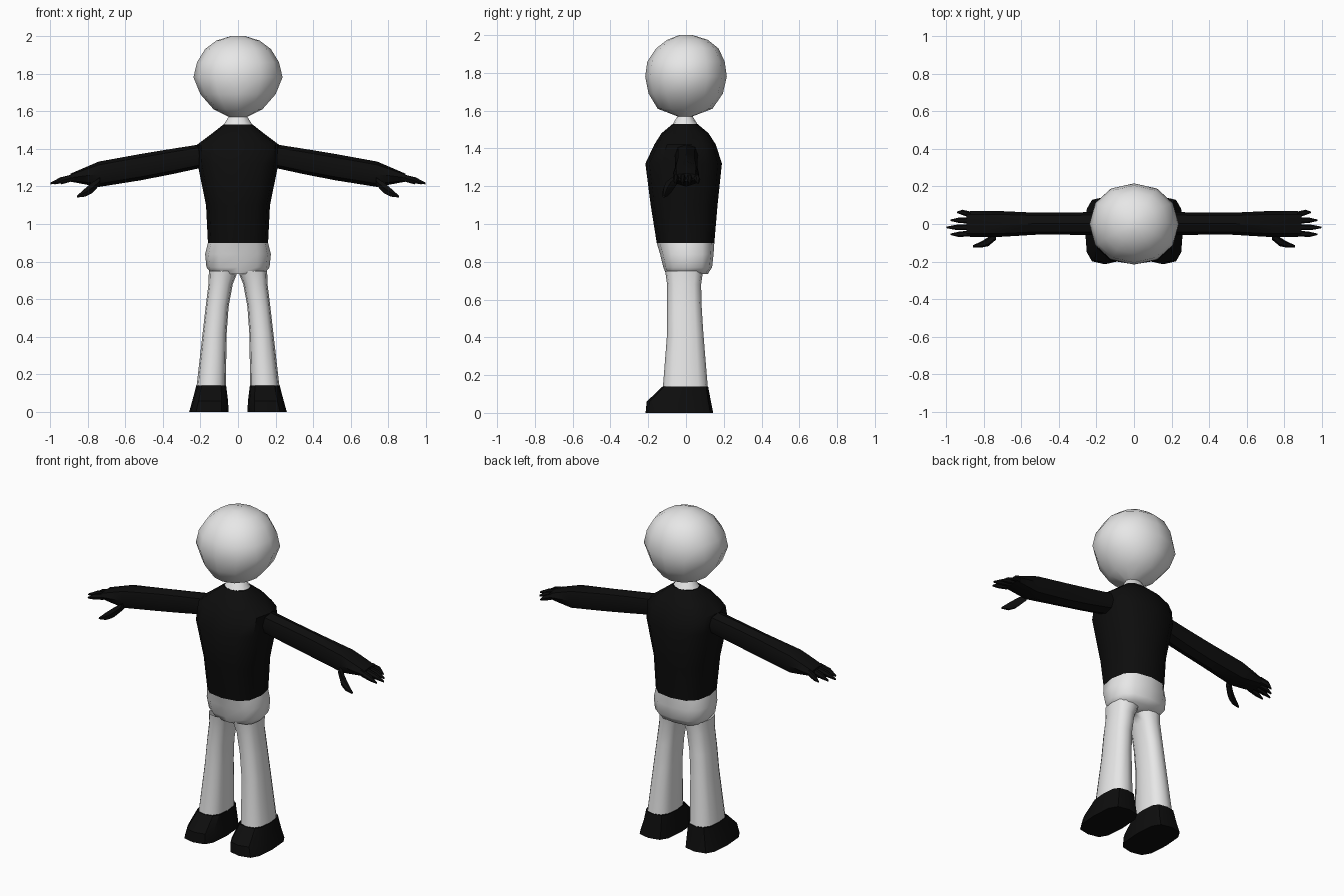
import bpy, bmesh, math

if "Cube" in bpy.data.objects:
    bpy.data.objects.remove(bpy.data.objects["Cube"])


def material(name, v):
    m = bpy.data.materials.new(name)
    m.diffuse_color = (v, v, v, 1)
    m.use_nodes = True
    m.node_tree.nodes["Principled BSDF"].inputs["Base Color"].default_value = m.diffuse_color
    return m


WHITE = material("off white", 0.8)
BLACK = material("black", 0.004)


def loft(name, rings, mat, axis="z", sides=12, power=2.3, caps=(True, True),
         mirror=False, angle=40):
    """Skin rings (pos, a0, a1, b0, b1); a, b are x, y (axis z) or y, z (axis x)."""
    bm = bmesh.new()
    loops = []
    for pos, a0, a1, b0, b1 in rings:
        loop = []
        for i in range(sides):
            t = 2 * math.pi * i / sides
            c, s = math.cos(t), math.sin(t)
            a = (a0 + a1) / 2 + (a1 - a0) / 2 * math.copysign(abs(c) ** (2 / power), c)
            b = (b0 + b1) / 2 + (b1 - b0) / 2 * math.copysign(abs(s) ** (2 / power), s)
            loop.append(bm.verts.new((a, b, pos) if axis == "z" else (pos, a, b)))
        loops.append(loop)
    for lo, hi in zip(loops, loops[1:]):
        for i in range(sides):
            j = (i + 1) % sides
            bm.faces.new((lo[i], lo[j], hi[j], hi[i]))
    if caps[0]:
        bm.faces.new(loops[0][::-1])
    if caps[1]:
        bm.faces.new(loops[-1])
    bmesh.ops.recalc_face_normals(bm, faces=bm.faces)
    me = bpy.data.meshes.new(name)
    bm.to_mesh(me)
    bm.free()
    me.materials.append(mat)
    me.shade_smooth()
    me.set_sharp_from_angle(angle=math.radians(angle))
    ob = bpy.data.objects.new(name, me)
    bpy.context.collection.objects.link(ob)
    if mirror:
        ob.modifiers.new("Mirror", "MIRROR")
    return ob


# Head and neck
loft("head_and_neck", [
    (1.53, -.075, .075, -.07, .06),
    (1.57, -.05, .05, -.045, .035),
    (1.61, -.13, .13, -.15, .14),
    (1.69, -.2, .2, -.198, .195),
    (1.78, -.237, .237, -.216, .216),
    (1.86, -.218, .218, -.205, .205),
    (1.93, -.175, .175, -.158, .172),
    (1.975, -.115, .115, -.1, .115),
    (2.0, -.035, .035, -.035, .035),
], WHITE, power=2.1, caps=(False, True), angle=50)

# Shirt body
loft("shirt", [
    (.90, -.16, .16, -.155, .15),
    (1.10, -.17, .17, -.187, .167),
    (1.32, -.215, .215, -.215, .19),
    (1.42, -.22, .22, -.168, .158),
    (1.48, -.14, .14, -.13, .12),
    (1.53, -.076, .076, -.07, .06),
], BLACK, power=2.6, caps=(False, False))

# Sleeves running into the palms
loft("arm", [
    (.19, -.06, .065, 1.30, 1.425),
    (.35, -.057, .06, 1.265, 1.40),
    (.52, -.057, .06, 1.232, 1.372),
    (.74, -.07, .07, 1.197, 1.332),
    (.82, -.07, .07, 1.212, 1.298),
    (.89, -.067, .067, 1.225, 1.268),
], BLACK, axis="x", sides=8, caps=(False, True), mirror=True)

# Fingers: base y, tip x, tip y
for n, (y, tx, ty) in enumerate([(.05, .94, .062), (.017, .975, .02),
                                 (-.017, .998, -.018), (-.05, .975, -.055)]):
    mid = .45 * .88 + .55 * tx
    loft("finger_%d" % n, [
        (.87, y - .016, y + .016, 1.228, 1.268),
        (mid, ty - .014, ty + .014, 1.216, 1.25),
        (tx, ty - .004, ty + .004, 1.21, 1.22),
    ], BLACK, axis="x", sides=6, caps=(False, True), mirror=True)

# Thumb
loft("thumb", [
    (.735, -.085, -.04, 1.205, 1.25),
    (.775, -.118, -.07, 1.16, 1.225),
    (.81, -.125, -.092, 1.143, 1.195),
    (.855, -.124, -.112, 1.14, 1.152),
], BLACK, axis="x", sides=6, mirror=True)

# Trouser seat
loft("trouser_seat", [
    (.735, -.14, .14, -.105, .115),
    (.77, -.168, .168, -.12, .138),
    (.84, -.175, .175, -.137, .146),
    (.90, -.16, .16, -.155, .15),
], WHITE, power=2.6, caps=(True, False), angle=60)

# Trouser legs
loft("trouser_leg", [
    (.14, .065, .22, -.122, .115),
    (.42, .06, .188, -.1, .092),
    (.56, .05, .172, -.1, .083),
    (.68, .028, .157, -.1, .08),
    (.75, -.0, .155, -.11, .09),
], WHITE, sides=12, power=2.6, caps=(False, False), mirror=True, angle=60)

# Shoes
loft("shoe", [
    (0, .05, .26, -.214, .144),
    (.06, .053, .243, -.208, .132),
    (.14, .063, .222, -.124, .117),
], BLACK, power=3.2, caps=(True, False), mirror=True, angle=30)
